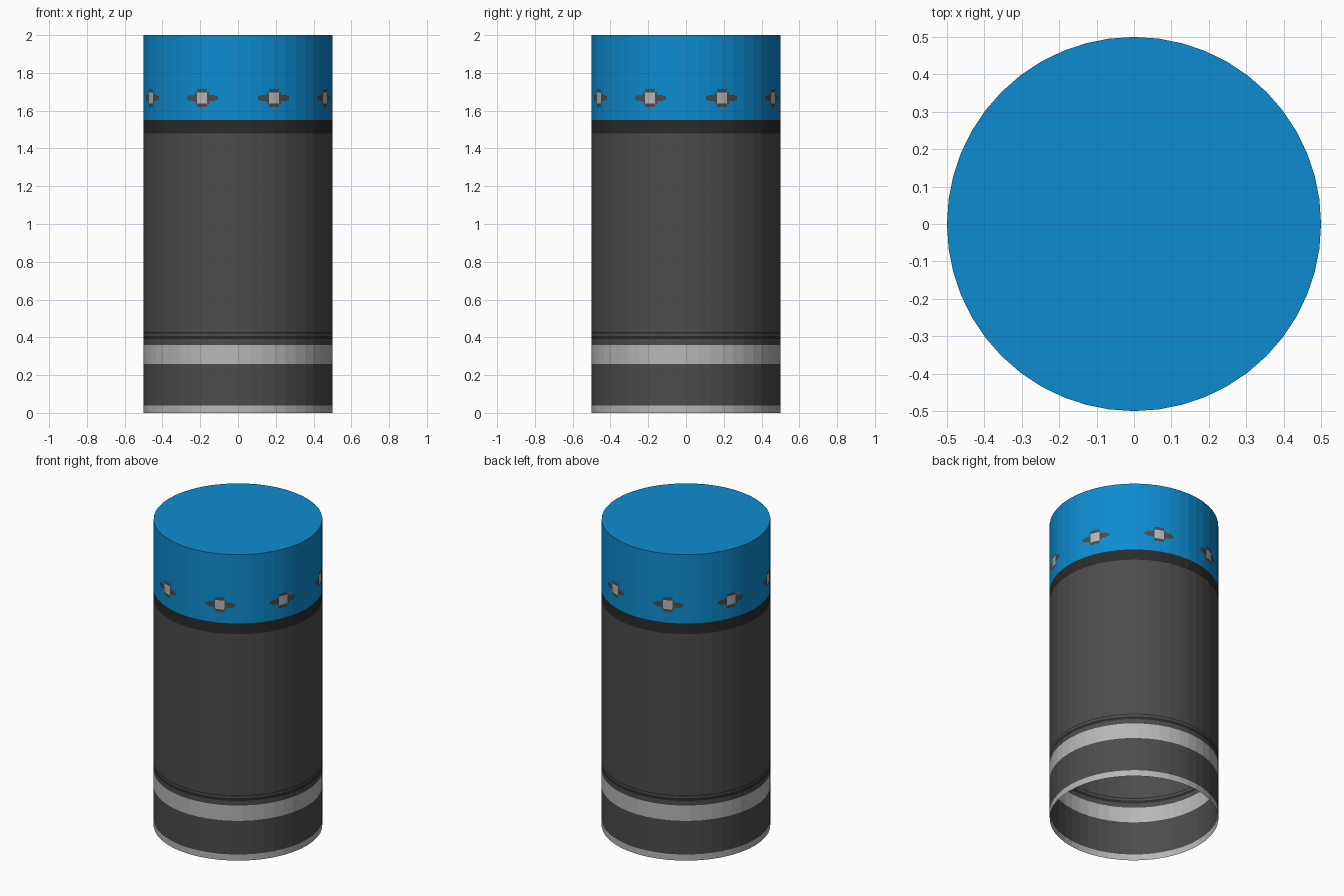
import bpy, bmesh, math

if "Cube" in bpy.data.objects:
    bpy.data.objects.remove(bpy.data.objects["Cube"])

R, SIDES = 0.5, 48
STEP = 360 / SIDES


def material(name, rgb):
    m = bpy.data.materials.new(name)
    m.diffuse_color = (*rgb, 1)
    m.use_nodes = True
    m.node_tree.nodes["Principled BSDF"].inputs["Base Color"].default_value = m.diffuse_color
    return m


BLUE, GREY, DARK, LIGHT = range(4)
MATS = [material("blue", (0.004, 0.262, 0.631)), material("grey", (0.072, 0.072, 0.072)),
        material("dark grey", (0.024, 0.024, 0.024)), material("light grey", (0.474, 0.474, 0.474))]


def point(a, z):
    # point on the flat-sided wall at angle a in degrees
    off = a % STEP - STEP / 2
    r = R * math.cos(math.radians(STEP / 2)) / math.cos(math.radians(off))
    return r * math.cos(math.radians(a)), r * math.sin(math.radians(a)), z


def wall(name, angles, heights, colour, cap=False):
    bm = bmesh.new()
    rows = [[bm.verts.new(point(a, z)) for a in angles] for z in heights]
    n = len(angles)
    for i in range(len(heights) - 1):
        for j in range(n):
            k = (j + 1) % n
            f = bm.faces.new((rows[i][j], rows[i][k], rows[i + 1][k], rows[i + 1][j]))
            a = (angles[j] + (angles[k] if k else 360)) / 2
            f.material_index = colour(a, (heights[i] + heights[i + 1]) / 2)
    if cap:
        bm.faces.new(rows[-1]).material_index = colour(0, heights[-1])
    me = bpy.data.meshes.new(name)
    bm.to_mesh(me)
    bm.free()
    for m in MATS:
        me.materials.append(m)
    ob = bpy.data.objects.new(name, me)
    bpy.context.collection.objects.link(ob)


sides = [i * STEP for i in range(SIDES)]

# lower body: open tube with stripes (top height of each stripe, colour)
stripes = [(0.04, LIGHT), (0.26, GREY), (0.36, LIGHT), (0.39, GREY), (0.408, DARK),
           (0.42, GREY), (0.427, DARK), (1.48, GREY), (1.55, DARK)]
wall("body_tube", sides, [0] + [s[0] for s in stripes],
     lambda a, z: next(c for top, c in stripes if z < top))

# blue top section with eight cross-shaped ports cut into the wall
CZ = 1.667
CORE, HUB, ARM, TIP = 3.4, 4.6, 8.5, 10.3   # half widths in degrees


def port_colour(a, z):
    d = abs(a % 45 - 22.5)
    h = abs(z - CZ)
    if d < CORE and h < 0.029:
        return LIGHT
    if (d < CORE and h < 0.048) or (d < HUB and h < 0.029):
        return GREY
    if (d < ARM and h < 0.017) or (d < TIP and h < 0.01):
        return GREY
    return BLUE


cuts = {22.5 + 45 * i + s * w for i in range(8) for s in (-1, 1) for w in (CORE, HUB, ARM, TIP)}
levels = sorted(CZ + s * h for s in (-1, 1) for h in (0.01, 0.017, 0.029, 0.048))
wall("blue_top", sorted(cuts | set(sides)), [1.55] + levels + [2.0], port_colour, cap=True)
